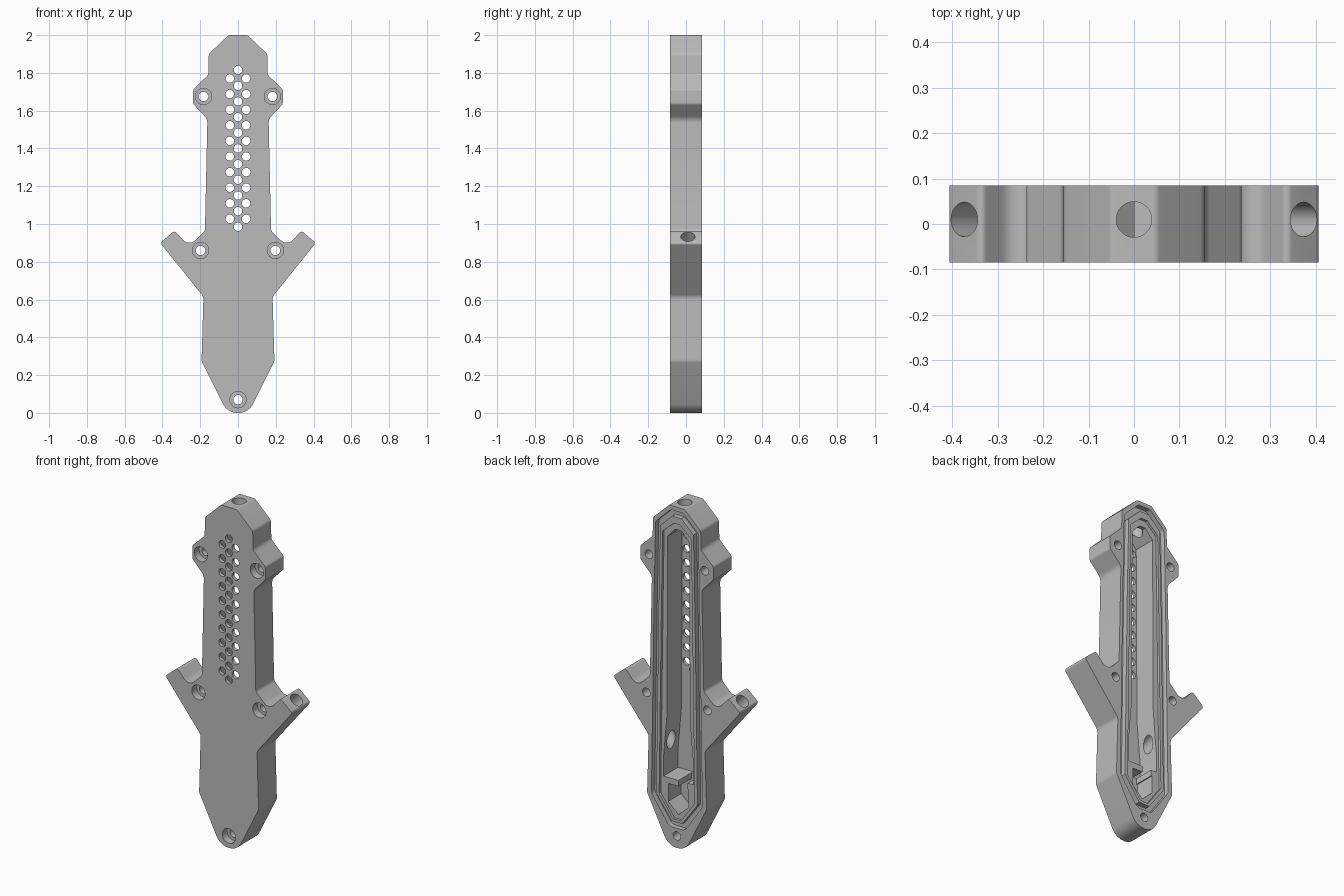
import bpy, bmesh, math
from mathutils import Vector, Matrix

if "Cube" in bpy.data.objects:
    bpy.data.objects.remove(bpy.data.objects["Cube"])

T = 0.085  # half thickness

grey = bpy.data.materials.new("plain_grey")
grey.use_nodes = True
grey.diffuse_color = (0.5, 0.5, 0.5, 1)
grey.node_tree.nodes["Principled BSDF"].inputs["Base Color"].default_value = (0.5, 0.5, 0.5, 1)


def rounded(pts, steps=8):
    """Fillet the corners of a closed (x, z, radius) polygon."""
    out = []
    for i, (x, z, r) in enumerate(pts):
        p = Vector((x, z))
        a = (Vector(pts[i - 1][:2]) - p).normalized()
        b = (Vector(pts[(i + 1) % len(pts)][:2]) - p).normalized()
        if r == 0:
            out.append(p)
            continue
        half = a.angle(b) / 2
        centre = p + (a + b).normalized() * (r / math.sin(half))
        start = p + a * (r / math.tan(half)) - centre
        end = p + b * (r / math.tan(half)) - centre
        sweep = start.angle(end)
        for k in range(steps + 1):
            t = k / steps
            out.append(centre + (start * math.sin((1 - t) * sweep)
                                 + end * math.sin(t * sweep)) / math.sin(sweep))
    return out


def mirrored(half):
    """Complete a right-hand outline, listed top to bottom, with its mirror image."""
    return half + [(-x, z, r) for x, z, r in reversed(half) if x > 0]


def finish(name, bm):
    bmesh.ops.recalc_face_normals(bm, faces=bm.faces)
    me = bpy.data.meshes.new(name)
    bm.to_mesh(me)
    bm.free()
    me.materials.append(grey)
    ob = bpy.data.objects.new(name, me)
    bpy.context.collection.objects.link(ob)
    return ob


def prism(name, pts, y0, y1):
    bm = bmesh.new()
    face = bm.faces.new([bm.verts.new((p[0], y0, p[1])) for p in rounded(pts)])
    ext = bmesh.ops.extrude_face_region(bm, geom=[face])
    bmesh.ops.translate(bm, vec=(0, y1 - y0, 0),
                        verts=[v for v in ext["geom"] if isinstance(v, bmesh.types.BMVert)])
    return finish(name, bm)


def rods(name, ends, radius, sides=32):
    """Several separate cylinders in one object, each between two points."""
    bm = bmesh.new()
    for a, b in ends:
        a, b = Vector(a), Vector(b)
        rot = (b - a).to_track_quat("Z", "Y").to_matrix().to_4x4()
        bmesh.ops.create_cone(bm, cap_ends=True, segments=sides, radius1=radius, radius2=radius,
                              depth=(b - a).length, matrix=Matrix.Translation((a + b) / 2) @ rot)
    return finish(name, bm)


def cut(target, cutter):
    mod = target.modifiers.new("cut", "BOOLEAN")
    mod.operation = "DIFFERENCE"
    mod.solver = "EXACT"
    mod.object = cutter
    bpy.context.view_layer.objects.active = target
    bpy.ops.object.modifier_apply(modifier=mod.name)
    bpy.data.objects.remove(cutter)


# Outer body with side lugs, angled arms and rounded tip
body = prism("housing_body", mirrored([
    (0.05, 2.0, 0.02), (0.155, 1.9, 0.03), (0.157, 1.79, 0.03),
    (0.237, 1.712, 0.02), (0.237, 1.635, 0.02), (0.162, 1.555, 0.05),
    (0.175, 0.965, 0.03), (0.26, 0.88, 0.045), (0.335, 0.965, 0.015),
    (0.412, 0.9, 0.015), (0.183, 0.615, 0.04), (0.193, 0.275, 0.04),
    (0.056, 0, 0.087)]), -T, T)

# Seal groove running round the back
groove = prism("groove_cutter", mirrored([
    (0.04, 1.975, 0.02), (0.138, 1.88, 0.03), (0.148, 1.4, 0),
    (0.165, 0.28, 0.04), (0.05, 0.115, 0.04)]), T - 0.03, T + 0.05)
cut(groove, prism("ridge_cutter", mirrored([
    (0.03, 1.94, 0), (0.108, 1.865, 0), (0.118, 1.4, 0),
    (0.134, 0.285, 0), (0.035, 0.15, 0)]), 0, T + 0.1))
cut(body, groove)

# Shallow ledge and the deep main cavity
cut(body, prism("ledge_cutter", mirrored([
    (0.02, 1.9, 0), (0.093, 1.835, 0), (0.1, 1.4, 0),
    (0.115, 0.29, 0), (0.025, 0.165, 0)]), T - 0.015, T + 0.05))
cut(body, prism("cavity_cutter", mirrored([
    (0.02, 1.86, 0), (0.07, 1.805, 0), (0.075, 0.75, 0),
    (0.097, 0.5, 0), (0.097, 0.39, 0)]), -0.065, T + 0.05))

# Lower chamber and the slot that joins it to the cavity
cut(body, prism("chamber_cutter", [
    (0.066, 0.355, 0), (0.066, 0.25, 0), (0, 0.19, 0),
    (-0.066, 0.25, 0), (-0.066, 0.355, 0)], -0.05, T + 0.05))
cut(body, prism("slot_cutter", [
    (0, 0.42, 0), (0, 0.33, 0), (-0.06, 0.33, 0), (-0.06, 0.42, 0)], -0.05, T + 0.05))

# Screw holes with counterbores on the front
screws = [(s * x, z) for x, z in ((0.182, 1.675), (0.198, 0.86)) for s in (-1, 1)] + [(0, 0.07)]
cut(body, rods("screw_cutter", [((x, -0.2, z), (x, 0.2, z)) for x, z in screws], 0.025))
cut(body, rods("counterbore_cutter", [((x, -0.2, z), (x, -0.04, z)) for x, z in screws], 0.043))

# Staggered vent holes through the front wall
vents = [(0, 0.985 + 0.083 * i) for i in range(11)]
vents += [(s * 0.043, 1.027 + 0.0826 * i) for i in range(10) for s in (-1, 1)]
cut(body, rods("vent_cutter", [((x, -0.2, z), (x, -0.02, z)) for x, z in vents], 0.0225, 24))

# Cable passages through the top and both arms
cut(body, rods("top_passage_cutter", [((0, 0.01, 2.1), (0, 0.01, 1.8))], 0.039))
for s in (-1, 1):
    tip, along = Vector((s * 0.373, 0.01, 0.932)), Vector((s * 0.63, 0, 0.776))
    cut(body, rods("arm_passage_cutter", [(tip + along * 0.1, tip - along * 0.52)], 0.038))

# Smooth the fillets and bores, keep edges sharp
bpy.ops.object.select_all(action="DESELECT")
body.select_set(True)
bpy.context.view_layer.objects.active = body
bpy.ops.object.shade_smooth_by_angle(angle=math.radians(30))
